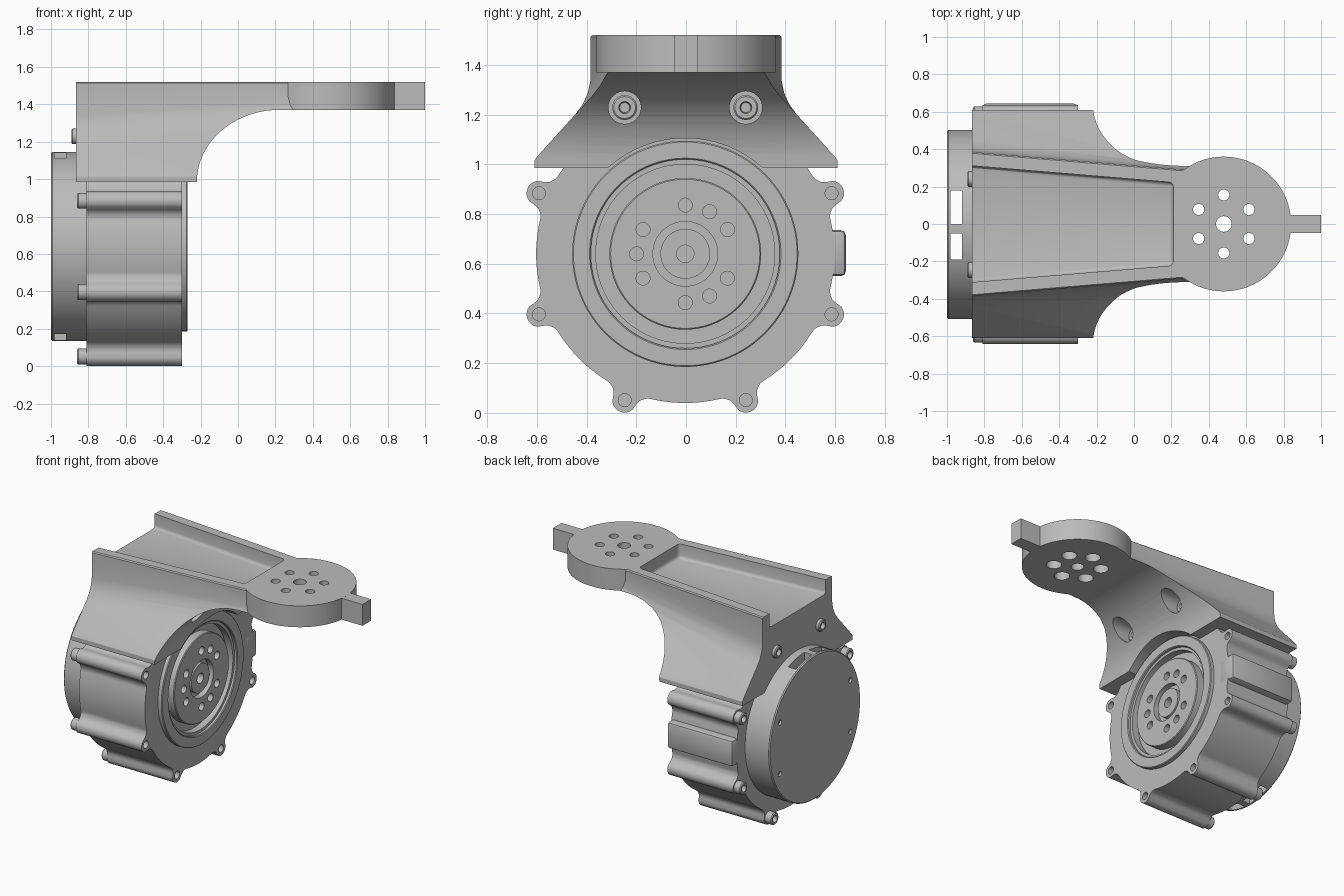
import bpy, bmesh, math
from mathutils import Matrix, Vector

if "Cube" in bpy.data.objects:
    bpy.data.objects.remove(bpy.data.objects["Cube"])

grey = bpy.data.materials.new("machined grey")
grey.use_nodes = True
GREY = (0.5, 0.5, 0.5, 1)
grey.diffuse_color = GREY
grey.node_tree.nodes["Principled BSDF"].inputs["Base Color"].default_value = GREY

CY, CZ = -0.003, 0.64          # motor axis, running along x
LUG_R, LUG = 0.637, 0.05
lugs = [(CY + LUG_R * math.cos(a), CZ + LUG_R * math.sin(a))
        for a in (math.radians(22.5 + 45 * k) for k in range(8))]


def finish(name, bm):
    bmesh.ops.remove_doubles(bm, verts=bm.verts, dist=1e-5)
    bmesh.ops.recalc_face_normals(bm, faces=bm.faces)
    mesh = bpy.data.meshes.new(name)
    bm.to_mesh(mesh)
    bm.free()
    mesh.materials.append(grey)
    obj = bpy.data.objects.new(name, mesh)
    bpy.context.collection.objects.link(obj)
    return obj


def loft(name, loop_a, loop_b):
    bm = bmesh.new()
    a = [bm.verts.new(p) for p in loop_a]
    b = [bm.verts.new(p) for p in loop_b]
    bm.faces.new(a)
    bm.faces.new(b)
    for i in range(len(a)):
        j = (i + 1) % len(a)
        bm.faces.new((a[i], a[j], b[j], b[i]))
    return finish(name, bm)


def prism(name, pts, axis, t0, t1):
    place = {"x": lambda u, v, t: (t, u, v),
             "y": lambda u, v, t: (u, t, v),
             "z": lambda u, v, t: (u, v, t)}[axis]
    return loft(name, [place(u, v, t0) for u, v in pts], [place(u, v, t1) for u, v in pts])


def circle(u, v, r, n=32):
    return [(u + r * math.cos(math.tau * i / n), v + r * math.sin(math.tau * i / n)) for i in range(n)]


def box(name, x, y, z):
    return prism(name, [(x[0], y[0]), (x[1], y[0]), (x[1], y[1]), (x[0], y[1])], "z", *z)


def revolve(name, profile, y=CY, z=CZ, steps=96):
    # profile points are (radius, x)
    bm = bmesh.new()
    verts = [bm.verts.new((x, y, z + r)) for r, x in profile]
    edges = [bm.edges.new(pair) for pair in zip(verts, verts[1:])]
    bmesh.ops.spin(bm, geom=verts + edges, cent=(0, y, z), axis=(1, 0, 0),
                   angle=math.tau, steps=steps)
    return finish(name, bm)


def combine(obj, other, op="DIFFERENCE"):
    mod = obj.modifiers.new(op.lower(), "BOOLEAN")
    mod.operation, mod.object, mod.solver = op, other, "EXACT"
    bpy.context.view_layer.objects.active = obj
    bpy.ops.object.modifier_apply(modifier=mod.name)
    bpy.data.objects.remove(other)


def drill(obj, centres, r, axis, t0, t1):
    for u, v in centres:
        combine(obj, prism("drill", circle(u, v, r, 24), axis, t0, t1))


def bevel(obj, width, segments=2):
    mod = obj.modifiers.new("bevel", "BEVEL")
    mod.width, mod.segments = width, segments
    bpy.context.view_layer.objects.active = obj
    bpy.ops.object.modifier_apply(modifier=mod.name)


# Motor housing: round body whose outline swells into eight screw lugs
def housing_radius(a):
    phi = (a % (math.pi / 4)) - math.pi / 8
    r = 0.6 + 0.035 * math.exp(-(phi / 0.105) ** 4)
    d = LUG ** 2 - (LUG_R * math.sin(phi)) ** 2
    return max(r, LUG_R * math.cos(phi) + math.sqrt(d)) if d > 0 else r


outline = []
for i in range(480):
    a = math.tau * i / 480
    r = housing_radius(a)
    outline.append((CY + r * math.cos(a), CZ + r * math.sin(a)))
housing = prism("motor_housing", outline, "x", -0.81, -0.30)
combine(housing, prism("bore", circle(CY, CZ, 0.45, 96), "x", -0.45, 0))
drill(housing, lugs, 0.026, "x", -0.35, 0)

side_tab = box("side_tab", (-0.81, -0.30), (0.5, 0.643), (0.55, 0.735))
bevel(side_tab, 0.02)

# Output face: raised ring, groove, rotor disc and hub
output = revolve("output_face", [
    (0, -0.46), (0.455, -0.46), (0.455, -0.275), (0.45, -0.27), (0.385, -0.27), (0.38, -0.275),
    (0.38, -0.29), (0.36, -0.29), (0.36, -0.34), (0.305, -0.34), (0.305, -0.285), (0.30, -0.28),
    (0.13, -0.28), (0.13, -0.32), (0.10, -0.32), (0.10, -0.29), (0.035, -0.29), (0.035, -0.4), (0, -0.4)])
angles = (30, 60, 90, 150, 180, 210, 270, 300, 330)
drill(output, [(CY + 0.196 * math.cos(math.radians(a)), CZ + 0.196 * math.sin(math.radians(a)))
               for a in angles], 0.028, "x", -0.33, 0)

# Rear cover with vent windows top and bottom and four screw holes
cover = revolve("rear_cover", [(0, -1), (0.498, -1), (0.505, -0.993), (0.505, -0.81),
                               (0.4, -0.80), (0, -0.80)])
for y in ((-0.19, -0.05), (0.0, 0.18)):
    combine(cover, box("vent", (-0.98, -0.92), y, (0, 1.3)))
drill(cover, [(CY + sy * 0.39, CZ + sz * 0.18) for sy in (-1, 1) for sz in (-1, 1)],
      0.018, "x", -1.1, -0.985)


# Screws at the lugs, with socketed heads
def screw(name, y, z, head, base, r):
    lip = 0.006 if head > base else -0.006
    depth = 5 * lip
    revolve(name, [(0, base), (r, base), (r, head - lip), (r - 0.006, head), (0.024, head),
                   (0.02, head - depth), (0, head - depth)], y, z, 24)


for i, (y, z) in enumerate(lugs):
    on_bracket = z > 1.1
    screw(f"rear_screw_{i + 1}", y, z, -0.89 if on_bracket else -0.86, -0.80, 0.042)
    if on_bracket:
        screw(f"bracket_screw_{i + 1}", y, z, -0.20, -0.27, 0.05)


# Bracket saddle: tapering walls that flare down over the motor
def saddle_section(x, w):
    c = 1.02 + (0.61 - w) * 1.1
    half = [(0.61, 0.985), (0.61, 1.015), (0.60, 1.03), (w + 0.06, c - 0.066), (w + 0.03, c - 0.025),
            (w + 0.01, c + 0.02), (w, c + 0.07), (w, 1.513), (w - 0.007, 1.52)]
    return [(x, y, z) for y, z in half] + [(x, -y, z) for y, z in reversed(half)]


bracket = loft("bracket", saddle_section(-0.865, 0.385), saddle_section(0.30, 0.288))
arc = [(0.22 - 0.44 * math.cos(t), 0.985 + 0.385 * math.sin(t))
       for t in (math.pi / 2 * i / 20 for i in range(21))]
side_profile = [(-0.9, 1.6), (-0.9, 0.9), (-0.22, 0.9)] + arc + [(0.5, 1.37), (0.5, 1.6)]
combine(bracket, prism("side_shape", side_profile, "y", -1, 1), "INTERSECT")
combine(bracket, prism("motor_arch", circle(CY, CZ, 0.465, 96), "x", -1, 1))

# Round mounting pad and end tab
combine(bracket, prism("pad", circle(0.48, 0, 0.36, 96), "z", 1.37, 1.52), "UNION")
combine(bracket, box("end_tab", (0.7, 1.0), (-0.048, 0.048), (1.3702, 1.5198)), "UNION")

# Tapered trough in the top, open at the rear
trough = loft("trough", [(-0.95, s * 0.318, z) for s, z in ((-1, 1.42), (1, 1.42), (1, 1.6), (-1, 1.6))],
              [(0.21, s * 0.222, z) for s, z in ((-1, 1.42), (1, 1.42), (1, 1.6), (-1, 1.6))])
bevel(trough, 0.022, 3)
combine(bracket, trough)

# Counterbored pad holes and screw pockets
ring = [(0.48 + 0.155 * math.sin(math.tau * k / 6), 0.155 * math.cos(math.tau * k / 6)) for k in range(6)]
drill(bracket, ring, 0.03, "z", 1.3, 1.6)
drill(bracket, ring, 0.05, "z", 1.3, 1.45)
drill(bracket, [(0.48, 0)], 0.042, "z", 1.3, 1.6)
drill(bracket, [p for p in lugs if p[1] > 1.1], 0.066, "x", -0.25, 0.4)

# Smooth shading with crisp edges
for obj in bpy.context.scene.objects:
    if obj.type == "MESH":
        bpy.ops.object.select_all(action="DESELECT")
        obj.select_set(True)
        bpy.context.view_layer.objects.active = obj
        bpy.ops.object.shade_smooth_by_angle(angle=math.radians(30))
